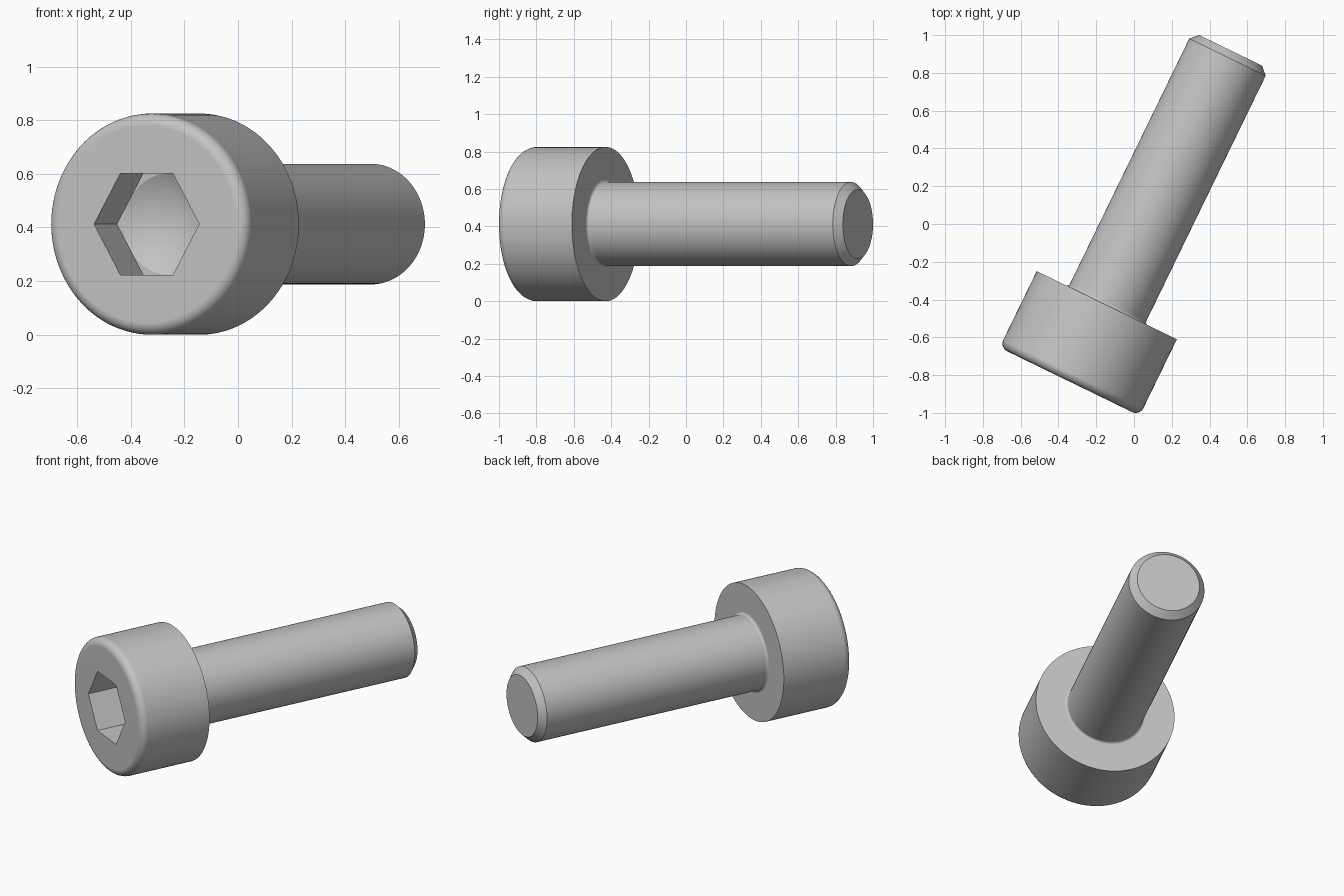
import bpy
import bmesh
from math import sin, cos, pi, radians
from mathutils import Matrix

cube = bpy.data.objects.get("Cube")
if cube:
    bpy.data.objects.remove(cube, do_unlink=True)

SEGMENTS = 96
HEAD_R, HEAD_H, HEAD_ROUND = 0.4125, 0.45, 0.045
SHANK_R, SHANK_L, CHAMFER = 0.225, 1.5, 0.04
ROOT_ROUND = 0.015
SOCKET_R, SOCKET_DEPTH, CONE_DEPTH = 0.189, 0.195, 0.108

steel = bpy.data.materials.new("steel_grey")
steel.use_nodes = True
steel.diffuse_color = (0.55, 0.55, 0.55, 1)
steel.node_tree.nodes["Principled BSDF"].inputs["Base Color"].default_value = (0.55, 0.55, 0.55, 1)

# The screw lies level and is turned about the vertical axis
placement = Matrix.Translation((-0.144, -0.43, HEAD_R)) @ Matrix.Rotation(radians(-25.94), 4, "Z")


def arc(y, r, radius, start, end, steps=6):
    """Round of a profile, as (axial, radial) points."""
    angles = [radians(start + (end - start) * i / steps) for i in range(steps + 1)]
    return [(y + radius * sin(a), r + radius * cos(a)) for a in angles]


def ring(bm, y, r, hexagonal=False):
    verts = []
    for i in range(SEGMENTS):
        a = 2 * pi * i / SEGMENTS
        reach = r / cos(a % (pi / 3) - pi / 6) if hexagonal else r
        verts.append(bm.verts.new((reach * cos(a), y, reach * sin(a))))
    return verts


def turned_part(name, profile):
    """Join rings along the y axis; a third value makes a ring six-sided."""
    bm = bmesh.new()
    rings = [ring(bm, *point) for point in profile]
    for a, b in zip(rings, rings[1:]):
        for i in range(SEGMENTS):
            j = (i + 1) % SEGMENTS
            bm.faces.new((a[i], b[i], b[j], a[j]))
    bmesh.ops.remove_doubles(bm, verts=bm.verts, dist=1e-5)
    mesh = bpy.data.meshes.new(name)
    bm.to_mesh(mesh)
    bm.free()
    mesh.materials.append(steel)
    obj = bpy.data.objects.new(name, mesh)
    bpy.context.collection.objects.link(obj)
    obj.matrix_world = placement
    bpy.ops.object.select_all(action="DESELECT")
    obj.select_set(True)
    bpy.context.view_layer.objects.active = obj
    bpy.ops.object.shade_smooth_by_angle(angle=radians(25))
    weighted = obj.modifiers.new("even_shading", "WEIGHTED_NORMAL")
    weighted.keep_sharp = True
    return obj


# Head: drilled cone, hexagonal socket, rounded front rim, flat underside
floor = -HEAD_H + SOCKET_DEPTH
head = [(floor + CONE_DEPTH, 0), (floor, SOCKET_R), (floor, SOCKET_R, True), (-HEAD_H, SOCKET_R, True)]
head += arc(-HEAD_H + HEAD_ROUND, HEAD_R - HEAD_ROUND, HEAD_ROUND, -90, 0)
head += [(0, HEAD_R), (0, SHANK_R + ROOT_ROUND)]
turned_part("screw_head", head)

# Shank: small round at the root, plain cylinder, chamfered flat tip
shank = arc(ROOT_ROUND, SHANK_R + ROOT_ROUND, ROOT_ROUND, 270, 180)
shank += [(SHANK_L - CHAMFER, SHANK_R), (SHANK_L, SHANK_R - CHAMFER), (SHANK_L, 0)]
turned_part("screw_shank", shank)
